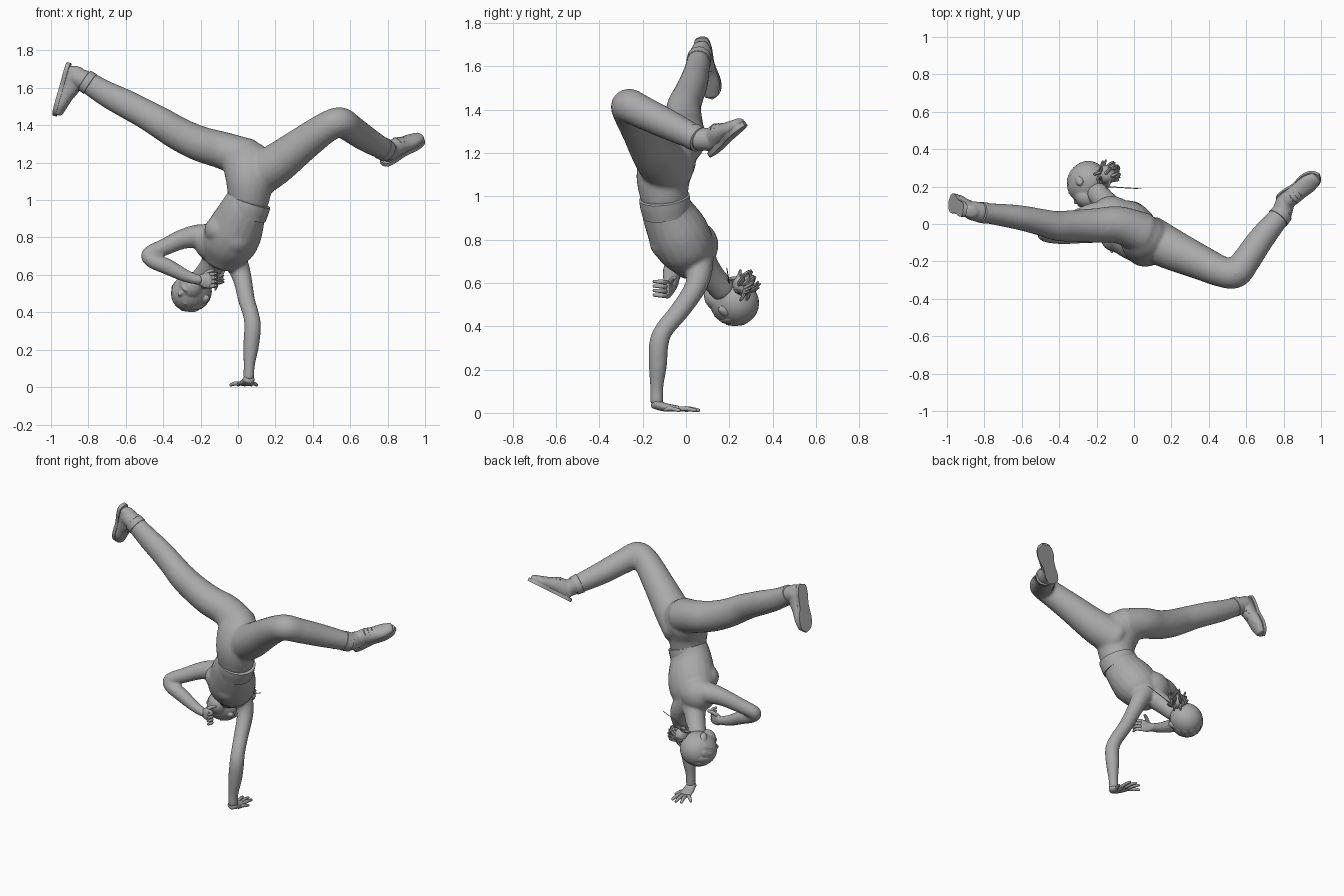
import bpy, bmesh, math, random
from mathutils import Vector as V, Matrix

if "Cube" in bpy.data.objects:
    bpy.data.objects.remove(bpy.data.objects["Cube"])
random.seed(4)
grey = bpy.data.materials.new("plain_grey")
grey.use_nodes = True
grey.diffuse_color = (0.4, 0.4, 0.4, 1)
grey.node_tree.nodes["Principled BSDF"].inputs["Base Color"].default_value = (0.4, 0.4, 0.4, 1)


def spline(pts, n):
    """Catmull-Rom through tuples of any length."""
    p = [pts[0]] + list(pts) + [pts[-1]]
    out = []
    for i in range(1, len(p) - 2):
        for k in range(n):
            t = k / n
            out.append([0.5 * (2 * b + (c - a) * t + (2*a - 5*b + 4*c - d) * t*t + (3*b - a - 3*c + d) * t**3)
                        for a, b, c, d in zip(*p[i - 1:i + 3])])
    return out + [list(pts[-1])]


def tube(bm, pts, side=None, n=6, seg=20, dome=0.5):
    """Loft of ellipses; each point is x, y, z, radius along side, other radius."""
    rows = spline([q if len(q) > 4 else (*q, q[3]) for q in pts], n)
    cs = [V(r[:3]) for r in rows]
    rings = []
    x = V(side) if side else (cs[1] - cs[0]).orthogonal()
    for i, r in enumerate(rows):
        t = (cs[min(i + 1, len(cs) - 1)] - cs[max(i - 1, 0)]).normalized()
        if side:
            x = V(side)
        x = (x - t * x.dot(t)).normalized()
        rings.append((cs[i], t, x.copy(), r[3], r[4]))

    def cap(ring, sign):
        c, t, x, a, b = ring
        return [(c + t * sign * dome * min(a, b) * math.sin(u), t, x, a * math.cos(u), b * math.cos(u))
                for u in (0.4, 0.8, 1.15, 1.4)]
    rings = cap(rings[0], -1)[::-1] + rings + cap(rings[-1], 1)
    loops = []
    for c, t, x, a, b in rings:
        y = t.cross(x)
        loops.append([bm.verts.new(c + x * a * math.cos(j * math.tau / seg) + y * b * math.sin(j * math.tau / seg))
                      for j in range(seg)])
    for l, m in zip(loops, loops[1:]):
        for j in range(seg):
            bm.faces.new((l[j], l[(j + 1) % seg], m[(j + 1) % seg], m[j]))
    bm.faces.new(loops[0][::-1])
    bm.faces.new(loops[-1])


def ball(bm, c, ax, radii):
    """Ellipsoid on three given axes."""
    m = Matrix([a * r for a, r in zip(ax, radii)]).transposed().to_4x4()
    m.translation = c
    bmesh.ops.create_uvsphere(bm, u_segments=24, v_segments=16, radius=1, matrix=m)


def finish(name, bm, voxel=0, smooth=0, angle=50):
    bmesh.ops.recalc_face_normals(bm, faces=bm.faces)
    me = bpy.data.meshes.new(name)
    bm.to_mesh(me)
    bm.free()
    me.materials.append(grey)
    ob = bpy.data.objects.new(name, me)
    bpy.context.collection.objects.link(ob)
    bpy.ops.object.select_all(action='DESELECT')
    ob.select_set(True)
    bpy.context.view_layer.objects.active = ob
    if voxel:
        r = ob.modifiers.new("fuse", 'REMESH')
        r.mode, r.voxel_size, r.use_smooth_shade = 'VOXEL', voxel, True
        s = ob.modifiers.new("soften", 'SMOOTH')
        s.factor, s.iterations = 0.5, smooth
        bpy.ops.object.shade_smooth()
    else:
        bpy.ops.object.shade_smooth_by_angle(angle=math.radians(angle))


world = (V((1, 0, 0)), V((0, 1, 0)), V((0, 0, 1)))

# Trousers: pelvis and both legs fused
bm = bmesh.new()
tube(bm, [(.055, -.1, .98, .107, .107), (.062, -.103, 1.1, .126, .127), (.05, -.063, 1.2, .131, .122),
          (.03, -.03, 1.25, .1, .09)], side=(1, -.4, -.3))
tube(bm, [(.08, -.075, 1.12, .122), (.2, -.135, 1.19, .111), (.35, -.203, 1.302, .094), (.47, -.255, 1.387, .083),
          (.545, -.262, 1.417, .08), (.6, -.195, 1.385, .076), (.68, -.08, 1.33, .07), (.79, .055, 1.265, .057)])
tube(bm, [(.05, -.05, 1.22, .11, .11), (-.08, -.005, 1.265, .1, .1), (-.2, -.008, 1.3, .093, .095),
          (-.31, -.01, 1.35, .086, .09), (-.41, -.01, 1.41, .08, .085), (-.5, .01, 1.462, .072, .079),
          (-.6, .032, 1.515, .067, .076), (-.7, .047, 1.566, .061, .069), (-.81, .06, 1.633, .052, .059)],
     side=(0, 1, 0))
finish("trousers", bm, .011, 6)

# Trouser hems
bm = bmesh.new()
tube(bm, [(.77, .03, 1.277, .062), (.795, .06, 1.262, .059)], dome=.1)
tube(bm, [(-.79, .058, 1.62, .057, .063), (-.82, .062, 1.64, .056, .061)], side=(0, 1, 0), dome=.1)
finish("trouser_hems", bm)

# Upper body: torso, neck and arms fused
bm = bmesh.new()
tube(bm, [(.055, -.1, 1.01, .112, .108), (.022, -.085, .93, .129, .12), (-.02, -.035, .83, .15, .14),
          (-.058, .007, .75, .143, .13), (-.085, .04, .68, .1, .09)], side=(.75, .15, -.6))
ball(bm, V((-.01, -.1, .8)), world, (.085, .07, .09))
ball(bm, V((-.1, -.07, .84)), world, (.08, .08, .075))
ball(bm, V((-.12, .045, .775)), world, (.115, .105, .11))
tube(bm, [(-.1, .06, .71, .075), (-.15, .115, .635, .062), (-.2, .17, .57, .06)])
tube(bm, [(-.05, .05, .72, .08), (.0, .06, .645, .06), (.025, .038, .57, .05), (.045, -.03, .47, .045),
          (.07, -.1, .385, .043), (.078, -.125, .32, .045), (.07, -.13, .22, .042), (.06, -.135, .12, .031),
          (.058, -.135, .05, .03)])
tube(bm, [(-.12, .03, .77, .09), (-.2, .05, .803, .069), (-.29, .03, .793, .054), (-.39, -.01, .75, .046),
          (-.475, -.045, .71, .041), (-.455, -.06, .675, .041), (-.38, -.065, .645, .043), (-.28, -.07, .595, .034),
          (-.2, -.075, .57, .026)])
finish("upper_body", bm, .009, 6)

# Loose shirt hem, tilted with the waist
bm = bmesh.new()
tube(bm, [(.06, -.1, .995, .119, .117), (.05, -.096, .965, .12, .117), (.035, -.088, .92, .118, .112)],
     side=(1, -.3, 0), dome=.05, seg=28)
finish("shirt_hem", bm)

# Left hand flat on the ground
bm = bmesh.new()
tube(bm, [(.058, -.145, .045, .03, .026), (.05, -.1, .027, .036, .02), (.038, -.04, .02, .042, .014)], side=(1, 0, 0))
for bx, by, tx, ty in ((.008, -.04, -.04, .005), (.025, -.03, .0, .05), (.045, -.03, .035, .06),
                       (.065, -.04, .07, .045), (.07, -.1, .1, -.03)):
    tube(bm, [(bx, by, .018, .012), ((bx + tx) / 2, (by + ty) / 2, .019, .011), (tx, ty, .011, .008)], seg=10, n=3)
finish("left_hand", bm)

# Right hand by the face
bm = bmesh.new()
tube(bm, [(-.21, -.07, .573, .026, .02), (-.175, -.08, .57, .04, .017), (-.14, -.09, .57, .042, .013)], side=(0, 0, 1))
for k in range(4):
    z = .54 + k * .021
    tube(bm, [(-.145, -.09, z, .011), (-.115, -.115, z + .002, .01), (-.12, -.15, z + .004, .007)], seg=10, n=3)
tube(bm, [(-.18, -.075, .6, .012), (-.15, -.06, .62, .011), (-.13, -.05, .625, .008)], seg=10, n=3)
finish("right_hand", bm)

# Head on its own tilted axes
hc = V((-.25, .215, .512))
crown = V((-.35, .65, -.6)).normalized()
face = V((-.7, -.55, -.4))
face = (face - crown * face.dot(crown)).normalized()
ear = face.cross(crown)
axes = (face, ear, crown)


def at(f, e, c):
    return hc + face * f + ear * e + crown * c


bm = bmesh.new()
ball(bm, at(0, 0, .006), axes, (.112, .1, .108))
ball(bm, at(.04, 0, -.06), axes, (.06, .068, .068))
ball(bm, at(.098, 0, -.035), axes, (.026, .014, .018))
ball(bm, at(.094, 0, -.075), axes, (.014, .024, .01))
for s in (-1, 1):
    ball(bm, at(-.01, s * .097, -.03), axes, (.02, .012, .032))
    ball(bm, at(.09, s * .038, .0), axes, (.014, .022, .009))
finish("head", bm, .006, 3)

# Smooth hair cap with swept-back strands
bm = bmesh.new()
ball(bm, at(-.014, 0, .01), axes, (.105, .103, .108))
for k in range(7):
    a = math.pi * (k / 6 - .5) * .9
    e, c = math.sin(a), math.cos(a)
    tube(bm, [(*at(.06, e * .08, .008 + c * .085), .016, .006), (*at(0, e * .097, .01 + c * .104), .02, .007),
              (*at(-.075, e * .07, .004 + c * .075), .015, .008), (*at(-.115, e * .015, -.02), .01)],
         side=crown * -e + ear * c, seg=10, n=4)
finish("hair", bm)

# Messy bun and hair pin
bm = bmesh.new()
bc = V((-.145, .265, .592))
ball(bm, bc, axes, (.048, .052, .052))
for k in range(34):
    d = V([random.gauss(0, 1) for _ in range(3)]).normalized()
    d = (d - face * .4).normalized()
    w = d.orthogonal().normalized() * .025
    tube(bm, [(*(bc + d * .02 - w), .011), (*(bc + d * .055), .01), (*(bc + d * .073 + w), .005)], seg=6, n=3)
finish("hair_bun", bm)
bm = bmesh.new()
tube(bm, [(-.15, .2, .6, .003), (.04, .188, .67, .002)], seg=6, n=1)
finish("hair_pin", bm)


# Laced shoes: upper, sole slab, ankle collar and laces
def shoe(name, heel, toe, down, ankle):
    heel, toe, ankle = V(heel), V(toe), V(ankle)
    d = (toe - heel).normalized()
    n = V(down)
    n = (n - d * n.dot(d)).normalized()
    side = d.cross(n)
    size = (toe - heel).length

    def spot(t, up, across=0):
        return heel + d * t * size - n * up + side * across
    bm = bmesh.new()
    tube(bm, [(*spot(t, up), w, h) for t, up, w, h in (
        (.08, .05, .036, .048), (.2, .057, .044, .054), (.38, .056, .046, .053),
        (.55, .044, .048, .042), (.75, .034, .051, .033), (.93, .027, .036, .024))], side=side)
    root = spot(.2, .06)
    tube(bm, [(*root, .05, .054), (*((root + ankle) / 2), .053), (*ankle, .054)], side=side)
    finish(name + "_upper", bm, .006, 3)
    bm = bmesh.new()
    outline = spline([(-.01, .0), (.03, .03), (.2, .04), (.45, .038), (.72, .052), (.92, .04), (1.01, .0)], 4)
    loop = outline + [(t, -w) for t, w in outline[-2:0:-1]]
    f = bm.faces.new([bm.verts.new(spot(t, 0, w)) for t, w in loop])
    ext = bmesh.ops.extrude_face_region(bm, geom=[f])
    bmesh.ops.translate(bm, vec=n * -.022, verts=[v for v in ext["geom"] if isinstance(v, bmesh.types.BMVert)])
    finish(name + "_sole", bm, angle=30)
    bm = bmesh.new()
    for k in range(4):
        t, h = .42 + k * .075, .107 - k * .011
        tube(bm, [(*spot(t, h - .014, -.03), .004), (*spot(t, h), .004), (*spot(t, h - .014, .03), .004)], seg=6, n=4)
    finish(name + "_laces", bm)


shoe("left_shoe", (.775, .125, 1.185), (.99, .27, 1.325), (.15, .57, -.81), (.79, .055, 1.265))
shoe("right_shoe", (-.915, .07, 1.735), (-.99, .125, 1.455), (-.95, .15, .25), (-.82, .062, 1.64))
